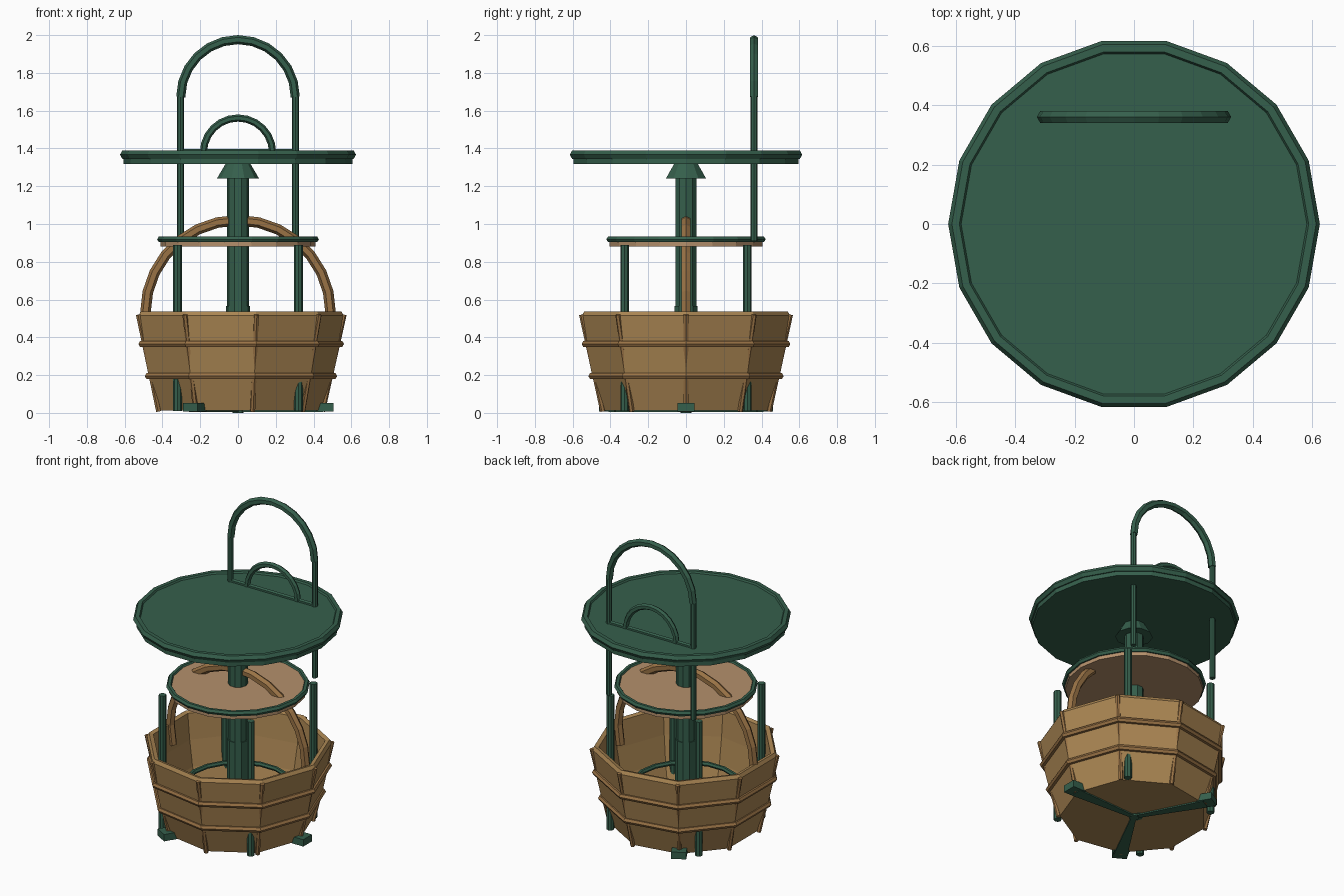
import bpy, bmesh
from math import sin, cos, pi, radians
from mathutils import Vector

if "Cube" in bpy.data.objects:
    bpy.data.objects.remove(bpy.data.objects["Cube"])


def material(name, rgb):
    m = bpy.data.materials.new(name)
    m.diffuse_color = (*rgb, 1)
    m.use_nodes = True
    m.node_tree.nodes["Principled BSDF"].inputs["Base Color"].default_value = m.diffuse_color
    return m


GREEN = material("green_paint", (0.036, 0.115, 0.072))
WOOD = material("basket_wood", (0.40, 0.235, 0.085))
DARK_WOOD = material("trim_wood", (0.32, 0.17, 0.06))
TAN = material("shelf_tan", (0.46, 0.28, 0.15))


def make(name, verts, faces, mat):
    me = bpy.data.meshes.new(name)
    me.from_pydata([tuple(v) for v in verts], [], faces)
    bm = bmesh.new()
    bm.from_mesh(me)
    bmesh.ops.recalc_face_normals(bm, faces=bm.faces)
    bm.to_mesh(me)
    bm.free()
    me.materials.append(mat)
    ob = bpy.data.objects.new(name, me)
    bpy.context.collection.objects.link(ob)
    return ob


def lathe(name, profile, n, mat):
    """Closed solid: spin an (r, z) profile and cap both ends."""
    verts = [(r * cos(2 * pi * i / n), r * sin(2 * pi * i / n), z)
             for r, z in profile for i in range(n)]
    faces = [(k * n + i, k * n + (i + 1) % n, (k + 1) * n + (i + 1) % n, (k + 1) * n + i)
             for k in range(len(profile) - 1) for i in range(n)]
    last = (len(profile) - 1) * n
    faces += [tuple(range(n)), tuple(range(last, last + n))]
    return make(name, verts, faces, mat)


def tube(name, path, r, mat, normal=(0, 1, 0), sides=6):
    """Round bar along a planar path; normal is the plane's normal."""
    pts, nor = [Vector(p) for p in path], Vector(normal)
    verts = []
    for i, p in enumerate(pts):
        t = (pts[min(i + 1, len(pts) - 1)] - pts[max(i - 1, 0)]).normalized()
        side = nor.cross(t)
        verts += [p + r * (cos(2 * pi * k / sides) * side + sin(2 * pi * k / sides) * nor)
                  for k in range(sides)]
    n = len(pts)
    faces = [(j * sides + k, j * sides + (k + 1) % sides,
              (j + 1) * sides + (k + 1) % sides, (j + 1) * sides + k)
             for j in range(n - 1) for k in range(sides)]
    faces += [tuple(range(sides)), tuple(range((n - 1) * sides, n * sides))]
    return make(name, verts, faces, mat)


def ring(name, major, minor, z, segs, mat):
    bpy.ops.mesh.primitive_torus_add(major_radius=major, minor_radius=minor,
                                     major_segments=segs, minor_segments=6, location=(0, 0, z))
    ob = bpy.context.object
    ob.name = name
    ob.data.materials.append(mat)
    return ob


def arc(radius, y, z, steps=12):
    return [(radius * cos(pi * i / steps), y, z + radius * sin(pi * i / steps))
            for i in range(steps + 1)]


# Nine-sided basket with a thick wall and inner floor
lathe("basket", [(0.44, 0.012), (0.505, 0.20), (0.537, 0.365), (0.56, 0.515), (0.547, 0.537),
                 (0.52, 0.53), (0.50, 0.365), (0.47, 0.20), (0.42, 0.05)], 9, WOOD)
for i, (r, z) in enumerate([(0.507, 0.195), (0.543, 0.365)]):
    ring(f"basket_band_{i}", r, 0.018, z, 9, DARK_WOOD)

# Straight battens on the basket corners
for i in range(9):
    a = 2 * pi * i / 9
    d = Vector((cos(a), sin(a), 0))
    tube(f"basket_batten_{i}", [d * 0.447 + Vector((0, 0, 0.008)), d * 0.561 + Vector((0, 0, 0.52))],
         0.014, DARK_WOOD, normal=(-sin(a), cos(a), 0))

# Basket carrying hoop
tube("basket_hoop", [(0.475, 0, 0.40)] + arc(0.49, 0, 0.53, 14) + [(-0.475, 0, 0.40)],
     0.028, DARK_WOOD)

# Hoop lying inside the basket
ring("inner_hoop", 0.32, 0.015, 0.26, 18, GREEN)

# Centre pole, collar and flared bracket
lathe("centre_pole", [(0.058, 0.012), (0.058, 1.32)], 10, GREEN)
lathe("pole_collar", [(0.064, 0.05), (0.064, 0.565)], 10, GREEN)
lathe("table_bracket", [(0.112, 1.24), (0.065, 1.32)], 10, GREEN)

# Four shelf posts
for sx in (-1, 1):
    for sy in (-1, 1):
        tube(f"shelf_post_{sx}_{sy}", [(sx * 0.32, sy * 0.325, 0.01), (sx * 0.32, sy * 0.325, 0.89)],
             0.023, GREEN, sides=8)

# Three tapered base arms with foot blocks
box_faces = [(0, 1, 2, 3), (4, 5, 6, 7), (0, 1, 5, 4), (1, 2, 6, 5), (2, 3, 7, 6), (3, 0, 4, 7)]


def arm(name, r0, r1, w0, w1, z0, z1, angle):
    corners = [(r0, -w0), (r1, -w1), (r1, w1), (r0, w0)]
    ob = make(name, [(x, y, z) for z in (z0, z1) for x, y in corners], box_faces, GREEN)
    ob.rotation_euler.z = angle


for i in range(3):
    a = radians(120 * i)
    arm(f"base_arm_{i}", 0.0, 0.45, 0.015, 0.04, 0.004, 0.03, a)
    arm(f"base_foot_{i}", 0.41, 0.505, 0.045, 0.045, 0.008, 0.053, a)
lathe("base_hub", [(0.03, 0.0), (0.03, 0.04)], 8, GREEN)

# Middle shelf with green edging
lathe("shelf", [(0.41, 0.88), (0.41, 0.925)], 18, TAN)
ring("shelf_edge", 0.41, 0.018, 0.919, 18, GREEN)

# Table top with raised rim
lathe("table_top", [(0.605, 1.317), (0.605, 1.378)], 18, GREEN)
ring("table_rim", 0.60, 0.025, 1.367, 18, GREEN)

# Tall lifting handle at the back
Y = 0.36
for side, x in (("left", -0.305), ("right", 0.305)):
    tube(f"handle_post_{side}", [(x, Y, 0.91), (x, Y, 1.69)], 0.018, GREEN, sides=8)
tube("handle_arch", arc(0.303, Y, 1.673), 0.024, GREEN)
tube("handle_inner_arch", arc(0.183, Y, 1.378), 0.019, GREEN)
tube("handle_crossbar", [(-0.305, Y, 1.382), (0.305, Y, 1.382)], 0.015, GREEN)
